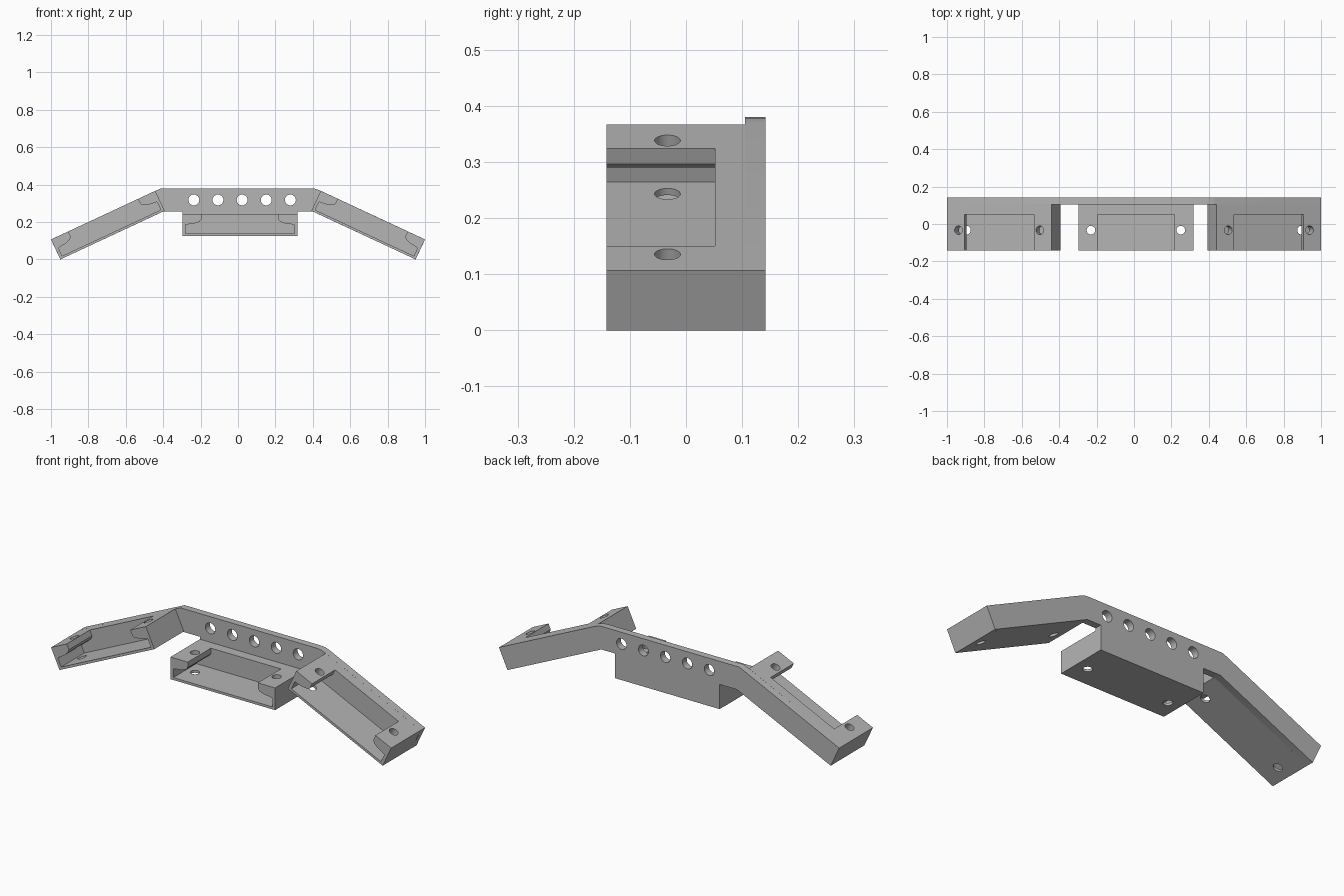
import bpy, bmesh, math
from mathutils import Matrix

if "Cube" in bpy.data.objects:
    bpy.data.objects.remove(bpy.data.objects["Cube"])

grey = bpy.data.materials.new("matte grey")
grey.use_nodes = True
colour = (0.46, 0.46, 0.46, 1)
grey.diffuse_color = colour
grey.node_tree.nodes["Principled BSDF"].inputs["Base Color"].default_value = colour

FRONT, STEP, BACK = -0.142, 0.105, 0.142
HOLE_Y = -0.033
HALF, HEIGHT, TILT = 0.3075, 0.118, math.radians(25)


def make_object(name, bm):
    bmesh.ops.recalc_face_normals(bm, faces=bm.faces)
    mesh = bpy.data.meshes.new(name)
    bm.to_mesh(mesh)
    bm.free()
    mesh.materials.append(grey)
    obj = bpy.data.objects.new(name, mesh)
    bpy.context.collection.objects.link(obj)
    return obj


def prism(name, outline, y0, y1):
    """Extrude an outline in the xz plane from y0 to y1."""
    bm = bmesh.new()
    face = bm.faces.new([bm.verts.new((x, y0, z)) for x, z in outline])
    new = bmesh.ops.extrude_face_region(bm, geom=[face])["geom"]
    moved = [v for v in new if isinstance(v, bmesh.types.BMVert)]
    bmesh.ops.translate(bm, verts=moved, vec=(0, y1 - y0, 0))
    return make_object(name, bm)


def rod(name, location, radius, along_y=False):
    bm = bmesh.new()
    turn = Matrix.Rotation(math.pi / 2 if along_y else 0, 4, "X")
    bmesh.ops.create_cone(bm, cap_ends=True, segments=32, radius1=radius,
                          radius2=radius, depth=0.4,
                          matrix=Matrix.Translation(location) @ turn)
    return make_object(name, bm)


def cut(obj, cutter):
    bpy.context.view_layer.objects.active = obj
    mod = obj.modifiers.new("cut", "BOOLEAN")
    mod.operation, mod.solver, mod.object = "DIFFERENCE", "EXACT", cutter
    bpy.ops.object.modifier_apply(modifier=mod.name)
    bpy.data.objects.remove(cutter)


def finish(obj):
    bpy.ops.object.select_all(action="DESELECT")
    obj.select_set(True)
    bpy.context.view_layer.objects.active = obj
    bpy.ops.object.shade_smooth_by_angle(angle=math.radians(25))


# Half of the pocket section: wide slot below, narrower opening above
pocket_half = [(0.291, 0.013), (0.291, 0.059), (0.285, 0.061), (0.243, 0.066),
               (0.216, 0.076), (0.206, 0.088), (0.205, 0.2)]
pocket = pocket_half + [(-u, w) for u, w in reversed(pocket_half)]


def tray(name, x, z, angle):
    box = [(-HALF, 0), (HALF, 0), (HALF, HEIGHT), (-HALF, HEIGHT)]
    obj = prism(name, box, FRONT, STEP)
    cut(obj, prism("pocket_cutter", pocket, FRONT - 0.1, 0.052))
    for side in (-1, 1):
        cut(obj, rod("screw_cutter", (side * 0.24, HOLE_Y, 0.06), 0.023))
    obj.data.transform(Matrix.Translation((x, 0, z)) @ Matrix.Rotation(angle, 4, "Y"))
    finish(obj)


# Three open trays
tray("centre_tray", 0.01, 0.126, 0)
tray("left_tray", 0.671, 0.13, TILT)
tray("right_tray", -0.671, 0.13, -TILT)

# Back plate joining the trays, with a row of round holes
plate = prism("back_plate", [
    (-1, 0.107), (-0.95, 0), (-0.398, 0.257), (-0.297, 0.257), (-0.297, 0.126),
    (0.318, 0.126), (0.318, 0.257), (0.398, 0.257), (0.95, 0), (1, 0.107),
    (0.436, 0.37), (0.412, 0.378), (0.39, 0.38), (-0.413, 0.38)], STEP, BACK)
for i in range(-2, 3):
    cut(plate, rod("hole_cutter", (0.022 + i * 0.129, 0.12, 0.318), 0.029, True))
finish(plate)
